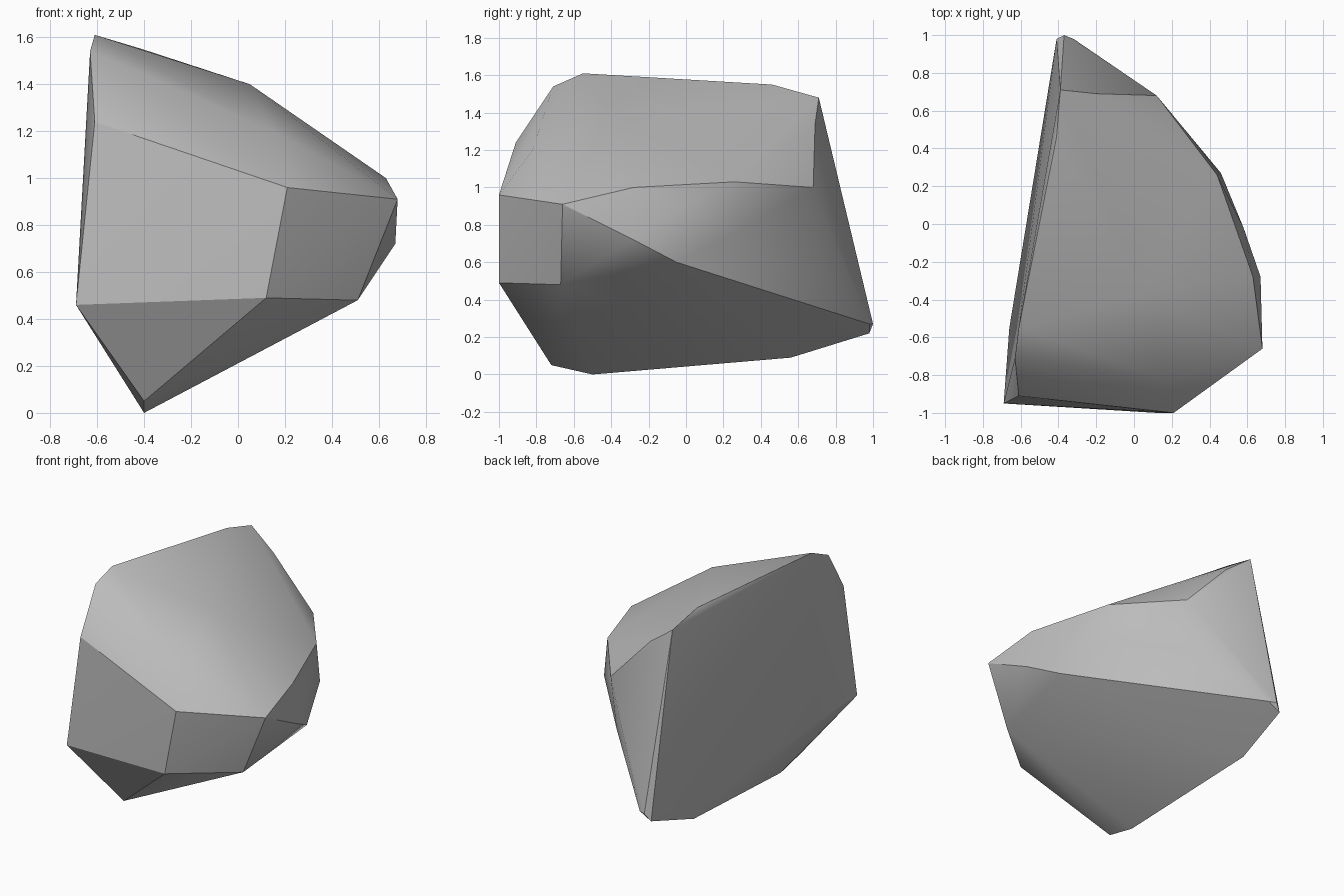
import bpy
import bmesh
import math

cube = bpy.data.objects.get("Cube")
if cube:
    bpy.data.objects.remove(cube, do_unlink=True)

# Stone colour
stone = bpy.data.materials.new("stone_grey")
stone.use_nodes = True
grey = (0.5, 0.5, 0.5, 1)
stone.diffuse_color = grey
stone.node_tree.nodes["Principled BSDF"].inputs["Base Color"].default_value = grey

# Corners of the boulder, grouped by side
front = [(.21, -1, .96), (.12, -1, .49), (-.69, -.95, .46), (-.61, -.91, 1.24),
         (.15, -.82, 1.2)]
top = [(-.63, -.71, 1.54), (-.61, -.55, 1.61), (.05, -.37, 1.4),
       (-.41, .46, 1.55), (-.39, .71, 1.48), (-.2, .69, 1.34)]
side = [(.68, -.66, .91), (.51, -.67, .48), (.63, -.28, 1), (.67, -.28, .72),
        (.58, -.05, .6), (.58, -.02, .9), (.44, .26, 1.03), (.46, .27, .76)]
back = [(.12, .68, 1), (.08, .67, .63), (-.32, .98, .27), (-.37, 1, .27),
        (-.41, .98, .22)]
base = [(-.4, -.72, .05), (-.4, -.5, 0), (-.455, .56, .09), (-.66, -.55, .42)]

# Boulder: hull wrapped around the corners
bm = bmesh.new()
for corner in front + top + side + back + base:
    bm.verts.new(corner)
hull = bmesh.ops.convex_hull(bm, input=bm.verts[:])
loose = [v for v in bm.verts if not v.link_faces]
bmesh.ops.delete(bm, geom=loose, context='VERTS')
# Merge nearly flat triangles into broad facets
bmesh.ops.dissolve_limit(bm, angle_limit=math.radians(3),
                         verts=bm.verts[:], edges=bm.edges[:])
bmesh.ops.recalc_face_normals(bm, faces=bm.faces[:])
mesh = bpy.data.meshes.new("boulder")
bm.to_mesh(mesh)
bm.free()
mesh.materials.append(stone)
boulder = bpy.data.objects.new("boulder", mesh)
bpy.context.collection.objects.link(boulder)

# Soft shading with crisp main ridges
bpy.ops.object.select_all(action='DESELECT')
boulder.select_set(True)
bpy.context.view_layer.objects.active = boulder
bpy.ops.object.shade_smooth_by_angle(angle=math.radians(30))
